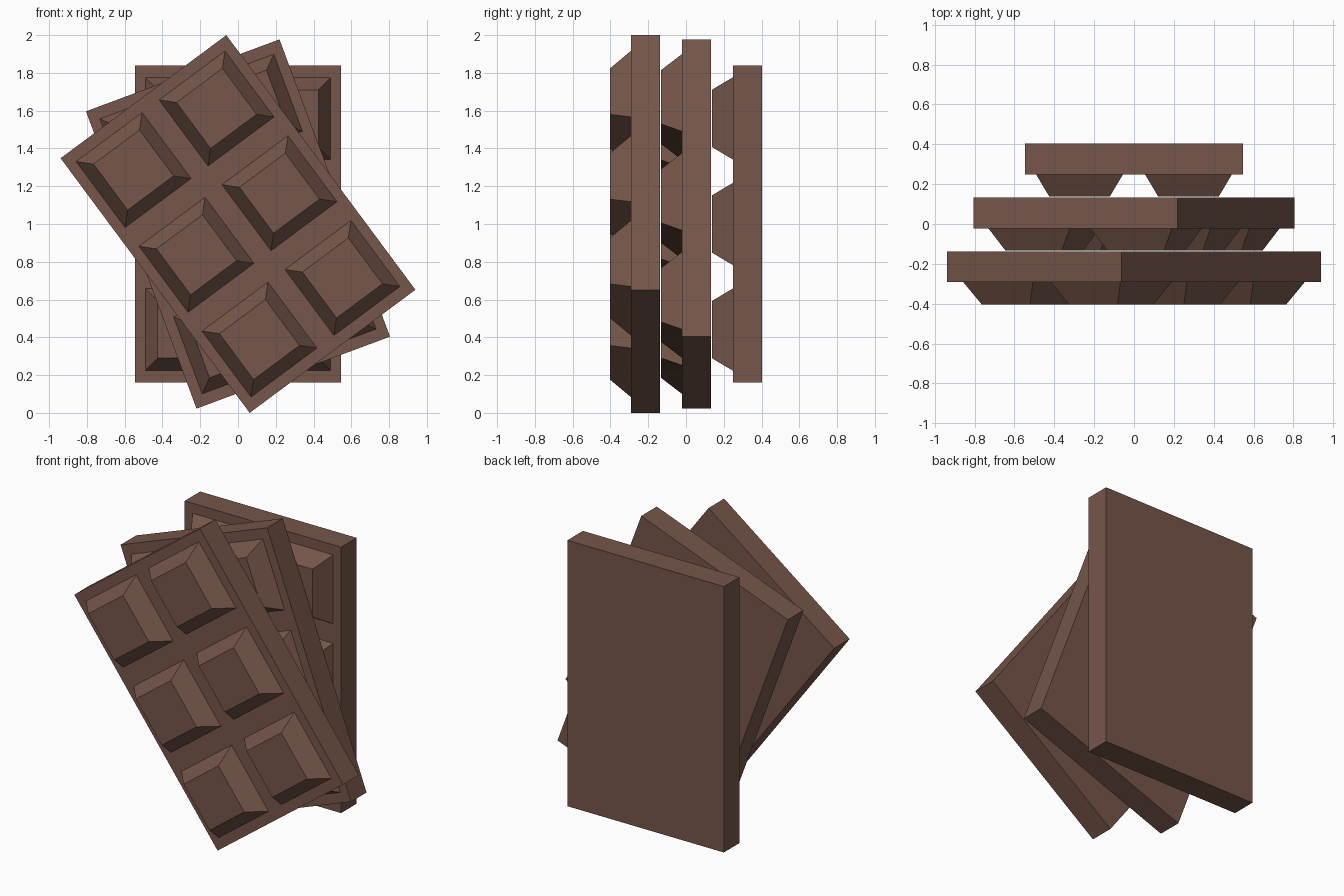
import bpy, bmesh
from math import radians
from mathutils import Vector

if "Cube" in bpy.data.objects:
    bpy.data.objects.remove(bpy.data.objects["Cube"])

W, H, T = 1.093, 1.679, 0.155        # slab width, height, thickness
BLOCK, DEPTH, INSET = 0.435, 0.111, 0.066
PITCH_X, PITCH_Z = 0.547, 0.559      # spacing of the blocks

chocolate = bpy.data.materials.new("chocolate")
chocolate.diffuse_color = (0.18, 0.093, 0.067, 1)
chocolate.use_nodes = True
chocolate.node_tree.nodes["Principled BSDF"].inputs["Base Color"].default_value = chocolate.diffuse_color

CENTRES = [(i * PITCH_X, j * PITCH_Z) for i in (-0.5, 0.5) for j in (-1, 0, 1)]


def chocolate_bar(name, back_y, angle):
    bm = bmesh.new()
    # slab, front face at y = 0
    bmesh.ops.create_cube(bm, size=1)
    for v in bm.verts:
        v.co = Vector((v.co.x * W, (v.co.y + 0.5) * T, v.co.z * H))

    # cut the slab along the edges of the blocks
    def cut(position, normal):
        bmesh.ops.bisect_plane(bm, geom=bm.verts[:] + bm.edges[:] + bm.faces[:],
                               plane_co=position, plane_no=normal)
    for s in (-BLOCK / 2, BLOCK / 2):
        for x in sorted({c[0] for c in CENTRES}):
            cut((x + s, 0, 0), (1, 0, 0))
        for z in sorted({c[1] for c in CENTRES}):
            cut((0, 0, z + s), (0, 0, 1))

    # raise each block with sloping sides
    def is_block(face):
        c = face.calc_center_median()
        return abs(c.y) < 1e-4 and any(
            abs(c.x - x) < 0.01 and abs(c.z - z) < 0.01 for x, z in CENTRES)
    blocks = [f for f in bm.faces if is_block(f)]
    for f in bmesh.ops.extrude_discrete_faces(bm, faces=blocks)["faces"]:
        c = f.calc_center_median()
        k = 1 - 2 * INSET / BLOCK
        for v in f.verts:
            v.co = c + (v.co - c) * k + Vector((0, -DEPTH, 0))

    bmesh.ops.recalc_face_normals(bm, faces=bm.faces[:])
    mesh = bpy.data.meshes.new(name)
    bm.to_mesh(mesh)
    bm.free()
    mesh.materials.append(chocolate)
    ob = bpy.data.objects.new(name, mesh)
    ob.location = (0, back_y - T, 1.0)
    ob.rotation_euler.y = -radians(angle)
    bpy.context.collection.objects.link(ob)


# three bars, fanned out from back to front
chocolate_bar("back_bar", 0.403, 0)
chocolate_bar("middle_bar", 0.133, 20.4)
chocolate_bar("front_bar", -0.137, 36.6)
